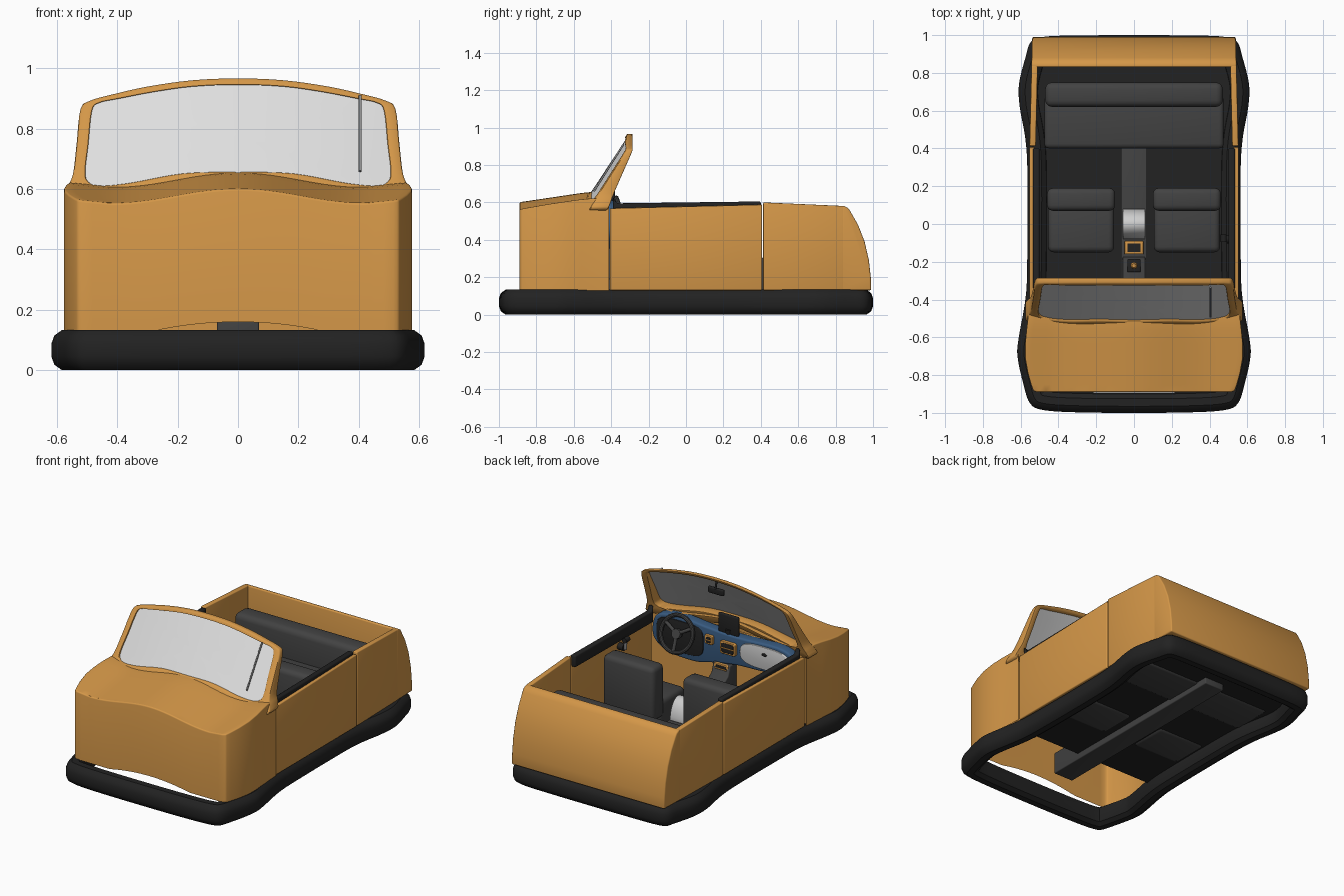
import bpy, bmesh, math
from mathutils import Vector

if "Cube" in bpy.data.objects:
    bpy.data.objects.remove(bpy.data.objects["Cube"])


def mat(name, r, g, b):
    m = bpy.data.materials.new(name)
    m.diffuse_color = (r, g, b, 1)
    m.use_nodes = True
    m.node_tree.nodes["Principled BSDF"].inputs["Base Color"].default_value = m.diffuse_color
    return m


ORANGE = mat("orange paint", .66, .31, .065)
BLACK = mat("black rubber", .016, .016, .016)
GREY = mat("dark grey upholstery", .055, .055, .055)
GLASS = mat("pale glass", .74, .74, .74)
BLUE = mat("slate blue", .04, .105, .22)
LIGHT = mat("light grey", .62, .62, .62)
STEEL = mat("steel grey", .3, .3, .3)


def finish(name, bm, m, bevel=0.0, segs=3):
    bmesh.ops.recalc_face_normals(bm, faces=bm.faces)
    if bevel:
        es = [e for e in bm.edges if len(e.link_faces) == 2 and e.calc_face_angle(0) > .7]
        bmesh.ops.bevel(bm, geom=es, offset=bevel, segments=segs, profile=.5,
                        affect='EDGES', clamp_overlap=True)
    me = bpy.data.meshes.new(name)
    bm.to_mesh(me)
    bm.free()
    for p in me.polygons:
        p.use_smooth = True
    me.set_sharp_from_angle(angle=math.radians(35))
    me.materials.append(m)
    o = bpy.data.objects.new(name, me)
    bpy.context.collection.objects.link(o)
    return o


def box(name, x0, x1, y0, y1, z0, z1, m, bevel=0.0):
    bm = bmesh.new()
    bmesh.ops.create_cube(bm, size=1)
    for v in bm.verts:
        c = v.co
        v.co = ((x0 + x1) / 2 + c.x * (x1 - x0), (y0 + y1) / 2 + c.y * (y1 - y0),
                (z0 + z1) / 2 + c.z * (z1 - z0))
    return finish(name, bm, m, bevel)


def prism(name, pts, vec, m, bevel=0.0, warp=None):
    bm = bmesh.new()
    a = [bm.verts.new(p) for p in pts]
    b = [bm.verts.new(Vector(p) + Vector(vec)) for p in pts]
    bm.faces.new(a)
    bm.faces.new(b[::-1])
    for i in range(len(a)):
        j = (i + 1) % len(a)
        bm.faces.new((a[i], b[i], b[j], a[j]))
    if warp:
        for v in bm.verts:
            v.co = warp(v.co)
    return finish(name, bm, m, bevel)


def rings(name, loops, m, bevel=0.0, wrap=True):
    """Skin a list of equal closed loops."""
    bm = bmesh.new()
    vs = [[bm.verts.new(p) for p in lp] for lp in loops]
    n = len(vs[0])
    for k in range(len(vs) if wrap else len(vs) - 1):
        a, b = vs[k], vs[(k + 1) % len(vs)]
        for i in range(n):
            j = (i + 1) % n
            bm.faces.new((a[i], a[j], b[j], b[i]))
    if not wrap:
        bm.faces.new(vs[-1])
    return finish(name, bm, m, bevel, 2)


def rod(name, p, q, r, m, r2=None):
    p, q = Vector(p), Vector(q)
    bm = bmesh.new()
    bmesh.ops.create_cone(bm, cap_ends=True, segments=16, radius1=r,
                          radius2=r if r2 is None else r2, depth=(q - p).length)
    bm.transform((q - p).to_track_quat('Z', 'Y').to_matrix().to_4x4())
    bmesh.ops.translate(bm, vec=(p + q) / 2, verts=bm.verts)
    return finish(name, bm, m)


def smooth_loop(pts, n=4):
    out, c = [], [Vector(p) for p in pts]
    for i in range(len(c)):
        a, b, d, e = c[i - 1], c[i], c[(i + 1) % len(c)], c[(i + 2) % len(c)]
        for k in range(n):
            t = k / n
            out.append(.5 * (2 * b + (d - a) * t + (2 * a - 5 * b + 4 * d - e) * t * t
                             + (3 * b - a - 3 * d + e) * t ** 3))
    return out


def mirrored(half):
    return half + [(-x, y) for x, y in half[::-1] if abs(x) > 1e-6]


def plate(name, cx, cz, rx, rz, y0, y1, m, power=4):
    pts = []
    for i in range(40):
        a = math.tau * i / 40
        c, s = math.cos(a), math.sin(a)
        pts.append((cx + rx * math.copysign(abs(c) ** (2 / power), c), y0,
                    cz + rz * math.copysign(abs(s) ** (2 / power), s)))
    return prism(name, pts, (0, y1 - y0, 0), m, .004)


# inflated skirt ring
half = [(0, -1), (.3, -.997), (.48, -.985), (.55, -.95), (.585, -.85), (.617, -.7), (.61, -.6),
        (.578, -.42), (.566, -.25), (.564, .25), (.575, .45), (.605, .62), (.609, .74),
        (.575, .88), (.545, .965), (.47, .992), (.3, .998), (0, 1)]
path = smooth_loop(mirrored(half))
sect = [(0, .045), (0, .088), (.01, .115), (.035, .133), (.075, .133), (.1, .115), (.108, .088),
        (.108, .045), (.1, .018), (.075, 0), (.035, 0), (.01, .018)]
loops = []
for d, z in sect:
    lp = []
    for i, p in enumerate(path):
        t = (path[(i + 1) % len(path)] - path[i - 1]).normalized()
        lp.append((p.x - t.y * d, p.y + t.x * d, z))
    loops.append(lp)
rings("skirt", loops, BLACK)


# nose: wavy hood with walls dropped from its rim
def hood_z(x, y):
    t = min(max((y + .89) / .37, 0), 1)
    b = .5 + .5 * math.cos(math.pi * min(abs(x) / .42, 1))
    return .553 + .055 * t + .048 * b + .015 * max(0, (abs(x) - .42) / .15)


rows = [(-.89, .515), (-.883, .533), (-.85, .545), (-.79, .562), (-.71, .576), (-.63, .576),
        (-.56, .569), (-.5, .562), (-.412, .557)]
N = 32
bm = bmesh.new()
g = [[bm.verts.new((w * (2 * i / N - 1), y, hood_z(w * (2 * i / N - 1), y))) for i in range(N + 1)]
     for y, w in rows]
for r in range(len(rows) - 1):
    for i in range(N):
        bm.faces.new((g[r][i], g[r][i + 1], g[r + 1][i + 1], g[r + 1][i]))
rim = [r[0] for r in g[:0:-1]] + g[0] + [r[-1] for r in g[1:]]
low = []
for v in rim:
    arch = .03 * max(0, 1 - (v.co.x / .28) ** 2) if v.co.y < -.889 else 0
    low.append(bm.verts.new((v.co.x, v.co.y, .13 + arch)))
for i in range(len(rim) - 1):
    bm.faces.new((rim[i], rim[i + 1], low[i + 1], low[i]))
finish("nose_body", bm, ORANGE, .022)
box("firewall", -.55, .55, -.45, -.435, .12, .59, ORANGE)


# windshield frame and glass
def shield(x, z, back=0):
    y = -.52 + (z - .655) * .66 + .05 * (x / .5) ** 2
    return (x, y + back * (.03 + .2 * max(0, .9 - z)), z)


outer = smooth_loop(mirrored([(0, .967), (.15, .961), (.3, .94), (.42, .913), (.49, .893), (.522, .865),
                              (.535, .75), (.547, .65), (.567, .6), (.567, .56), (.45, .55), (.2, .57), (0, .6)]))
inner = smooth_loop(mirrored([(0, .946), (.15, .94), (.28, .922), (.4, .899), (.46, .886), (.484, .86),
                              (.496, .75), (.506, .66), (.497, .625), (.46, .611), (.36, .62), (.18, .652), (0, .656)]))
rings("windshield_frame", [[shield(*p) for p in outer], [shield(*p, 1) for p in outer],
                           [shield(*p, 1) for p in inner], [shield(*p) for p in inner]], ORANGE, .006)
gl = []
for k in (1.01, .8, .6, .4, .2, .05):
    gl.append([(q[0], q[1] + .012, q[2]) for q in (shield(p.x * k, .78 + (p.y - .78) * k) for p in inner)])
rings("windshield_glass", gl, GLASS, wrap=False)
rod("wiper_arm", (.405, -.492, .66), (.405, -.335, .91), .005, STEEL)
rod("mirror_stem", (0, -.31, .945), (0, -.295, .9), .006, BLACK)
box("rear_view_mirror", -.055, .055, -.315, -.295, .865, .905, BLACK, .008)


# doors, rear sides and tail
def taper(c):
    return Vector((c.x * (1 - max(0, c.y - .41) * .045), c.y, c.z))


for s, side in ((1, "left"), (-1, "right")):
    prism("door_" + side, [(s * .527, -.407, .13), (s * .527, .407, .13), (s * .527, .407, .588),
                           (s * .527, -.407, .568)], (s * .027, 0, 0), ORANGE, .006)
    prism("door_trim_" + side, [(s * .5, -.39, .52), (s * .5, .4, .53), (s * .5, .4, .605),
                                (s * .5, -.37, .595), (s * .5, -.39, .63)], (s * .036, 0, 0), BLACK, .01)
    prism("rear_side_" + side, [(s * .52, .413, .13), (s * .52, .84, .13), (s * .52, .84, .581),
                                (s * .52, .413, .6)], (s * .033, 0, 0), ORANGE, .006, taper)
    # front seats
    a, b = sorted((s * .1, s * .46))
    box("seat_cushion_" + side, a + .005, b - .005, -.15, .12, .082, .31, GREY, .03)
    box("seat_back_" + side, a, b, .07, .19, .2, .545, GREY, .03)
tail = [(.83, .13), (.99, .13), (.988, .2), (.978, .29), (.955, .39), (.92, .48), (.88, .55),
        (.868, .568), (.85, .579), (.83, .582)]
prism("tail", [(-.553, y, z) for y, z in tail], (1.106, 0, 0), ORANGE, .008, taper)

# floor, tunnel and rear bench
box("floor", -.51, .51, -.44, .9, .09, .11, BLACK)
box("tunnel", -.07, .07, -.66, .75, .05, .19, GREY, .006)
box("bench_cushion", -.475, .475, .4, .68, .082, .31, GREY, .025)
box("bench_back", -.47, .47, .62, .75, .2, .5, GREY, .035)
arm = [(0.08 * math.cos(math.pi * i / 16), .19 + .13 * math.sin(math.pi * i / 16)) for i in range(17)]
prism("armrest", [(-.06, y, z) for y, z in arm], (.12, 0, 0), LIGHT, .006)

# console with selector and trays
prism("console", [(-.06, y, z) for y, z in ((-.43, .18), (-.17, .18), (-.19, .23), (-.34, .34), (-.36, .4),
                                            (-.43, .4))], (.12, 0, 0), GREY, .006)
box("selector_base", -.035, .035, -.255, -.185, .2, .29, BLACK, .006)
rod("selector_lever", (0, -.22, .28), (0, -.22, .34), .008, BLACK)
rod("selector_knob", (0, -.22, .33), (0, -.22, .35), .018, ORANGE, .01)
box("console_tray_rim", -.05, .05, -.16, -.09, .18, .215, ORANGE, .005)
box("console_tray", -.035, .035, -.147, -.103, .2, .218, BLACK)

# dashboard
dash = smooth_loop([(.5, .5), (.46, .59), (.3, .615), (.12, .6), (-.1, .59), (-.38, .6), (-.49, .56),
                    (-.48, .46), (-.3, .42), (-.1, .41), (.08, .38), (.2, .355), (.38, .365), (.48, .42)])
prism("dashboard", [(p.x, -.44, p.y) for p in dash], (0, .07, 0), BLUE, .012)
plate("driver_panel", .3, .49, .165, .1, -.38, -.364, BLACK)
plate("glovebox", -.3, .51, .175, .072, -.38, -.36, LIGHT, 3)
plate("glovebox_latch", -.3, .535, .018, .01, -.37, -.355, BLACK, 2)
for i, (x, z, w, h) in enumerate(((.09, .53, .028, .028), (-.045, .51, .055, .04), (0, .37, .05, .03))):
    plate("vent_rim_%d" % i, x, z, w, h, -.38, -.352, ORANGE, 8)
    plate("vent_grille_%d" % i, x, z, w - .012, h - .01, -.38, -.349, BLACK, 8)
    rod("vent_bar_%d" % i, (x - w + .01, -.349, z), (x + w - .01, -.349, z), .004, ORANGE)
box("center_screen", -.1, .04, -.4, -.38, .585, .71, BLACK, .008)
rod("screen_stem", (-.03, -.4, .55), (-.03, -.39, .62), .02, BLACK)

# steering wheel
ctr, up, axis = Vector((.3, -.335, .52)), Vector((0, -.34, .94)), Vector((0, .94, .34))
loops = []
for i in range(36):
    d = Vector((math.cos(math.tau * i / 36), 0, 0)) + up * math.sin(math.tau * i / 36)
    loops.append([ctr + d * (.11 + .013 * math.cos(math.tau * k / 10)) + axis * .013 * math.sin(math.tau * k / 10)
                  for k in range(10)])
rings("steering_wheel", loops, GREY)
for i in range(3):
    a = math.radians(30 + 120 * i) if i != 2 else math.radians(270)
    rod("steering_spoke_%d" % i, ctr, ctr + (Vector((math.cos(a), 0, 0)) + up * math.sin(a)) * .11, .011, GREY)
rod("steering_hub", ctr - axis * .012, ctr + axis * .012, .03, GREY)
rod("steering_column", ctr - axis * .06, ctr, .02, BLACK)

# control lever on the driver's door
rod("door_control_base", (.53, -.08, .48), (.49, -.08, .48), .022, BLACK)
rod("door_control_arm", (.485, -.08, .47), (.475, -.075, .54), .009, STEEL)
rod("door_control_knob", (.475, -.095, .535), (.475, -.055, .535), .016, BLACK)
